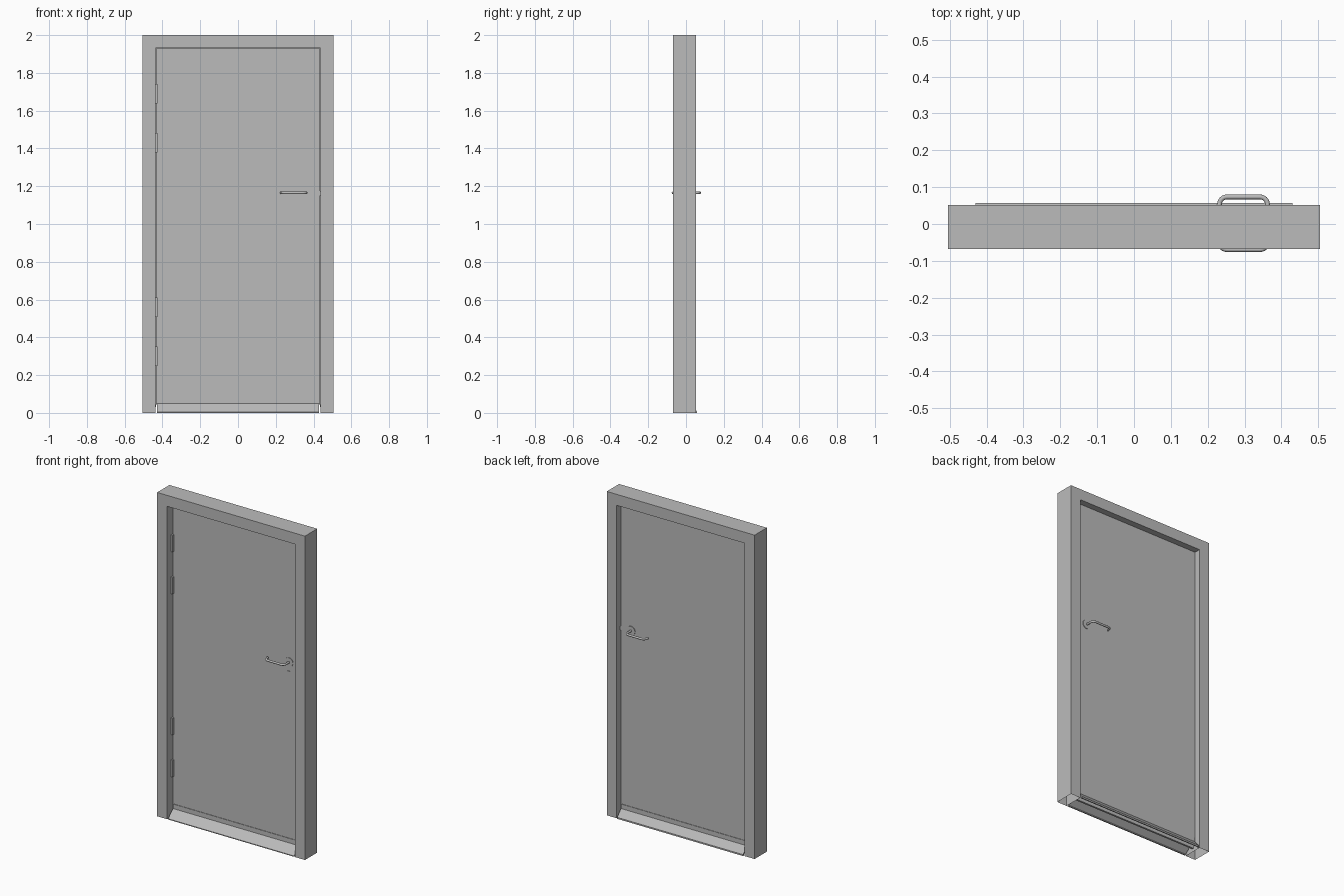
import bpy, bmesh, math
from mathutils import Vector

if "Cube" in bpy.data.objects:
    bpy.data.objects.remove(bpy.data.objects["Cube"])

grey = bpy.data.materials.new("plain grey")
grey.diffuse_color = (0.5, 0.5, 0.5, 1)
grey.use_nodes = True
grey.node_tree.nodes["Principled BSDF"].inputs["Base Color"].default_value = grey.diffuse_color

FRONT, BACK = -0.068, 0.052            # frame faces
LEAF_F, LEAF_B = -0.018, 0.018         # door leaf faces


def finish(name, bm, smooth=False):
    bmesh.ops.recalc_face_normals(bm, faces=bm.faces)
    me = bpy.data.meshes.new(name)
    bm.to_mesh(me)
    bm.free()
    ob = bpy.data.objects.new(name, me)
    bpy.context.collection.objects.link(ob)
    me.materials.append(grey)
    if smooth:
        bpy.context.view_layer.objects.active = ob
        ob.select_set(True)
        bpy.ops.object.shade_smooth_by_angle(angle=math.radians(40))
        ob.select_set(False)
    return ob


def box(name, x0, x1, y0, y1, z0, z1):
    bm = bmesh.new()
    bmesh.ops.create_cube(bm, size=1)
    for v in bm.verts:
        v.co = Vector((x0 + (v.co.x + .5) * (x1 - x0),
                       y0 + (v.co.y + .5) * (y1 - y0),
                       z0 + (v.co.z + .5) * (z1 - z0)))
    return finish(name, bm)


def extrude(name, points, offset, open_bottom=False):
    """Extrude a closed outline along an offset."""
    bm = bmesh.new()
    face = bm.faces.new([bm.verts.new(p) for p in points])
    new = bmesh.ops.extrude_face_region(bm, geom=[face], use_keep_orig=True)
    bmesh.ops.translate(bm, vec=offset,
                        verts=[g for g in new["geom"] if isinstance(g, bmesh.types.BMVert)])
    bmesh.ops.recalc_face_normals(bm, faces=bm.faces)
    if open_bottom:
        low = [f for f in bm.faces if all(v.co.z < 1e-4 for v in f.verts)]
        bmesh.ops.delete(bm, geom=low, context='FACES')
    return finish(name, bm)


def disc(name, x, y, z, r, depth):
    bm = bmesh.new()
    bmesh.ops.create_cone(bm, cap_ends=True, segments=32, radius1=r, radius2=r, depth=depth)
    for v in bm.verts:
        v.co = Vector((x + v.co.x, y + v.co.z, z + v.co.y))
    return finish(name, bm, True)


def rod(name, path, r, sides=12):
    """Round bar following a path lying in a horizontal plane."""
    bm = bmesh.new()
    rings = []
    for i, p in enumerate(path):
        t = (path[min(i + 1, len(path) - 1)] - path[max(i - 1, 0)]).normalized()
        n = Vector((-t.y, t.x, 0))
        rings.append([bm.verts.new(p + r * (n * math.cos(a) + Vector((0, 0, math.sin(a)))))
                      for a in (2 * math.pi * k / sides for k in range(sides))])
    for a, b in zip(rings, rings[1:]):
        for k in range(sides):
            bm.faces.new((a[k], a[(k + 1) % sides], b[(k + 1) % sides], b[k]))
    bm.faces.new(rings[0])
    bm.faces.new(rings[-1])
    return finish(name, bm, True)


# Frame: hollow jambs and head, open at the floor
W, IN, HEAD = 0.505, 0.437, 1.932
outline = [(-W, 0), (-W, 2), (W, 2), (W, 0), (IN, 0), (IN, HEAD), (-IN, HEAD), (-IN, 0)]
extrude("door_frame", [(x, FRONT, z) for x, z in outline], (0, BACK - FRONT, 0), True)

# Leaf with a narrow gap, closed by a seal in the middle of its thickness
box("door_leaf", -0.433, 0.433, LEAF_F, LEAF_B, 0.045, 1.928)
for s in (-1, 1):
    box("side_seal", s * 0.433, s * IN, -0.004, 0.004, 0.03, HEAD)
box("head_seal", -0.433, 0.433, -0.004, 0.004, 1.928, HEAD)

# Sloped threshold, hollow from below with a central rib
profile = [(-0.068, 0), (-0.068, 0.005), (-0.021, 0.05), (0.021, 0.05), (0.057, 0.009),
           (0.057, 0), (0.05, 0), (0.05, 0.008), (0.018, 0.042), (0.006, 0.042),
           (0.006, 0.015), (-0.006, 0.015), (-0.006, 0.042), (-0.019, 0.042),
           (-0.06, 0.005), (-0.06, 0)]
extrude("threshold", [(-0.43, y, z) for y, z in profile], (0.86, 0, 0))

# Bottom rails on both sides of the leaf
box("bottom_rail_front", -0.43, 0.43, LEAF_F - 0.003, LEAF_F, 0.05, 0.078)
box("bottom_rail_back", -0.43, 0.43, LEAF_B, LEAF_B + 0.003, 0.05, 0.078)

# Two pairs of hinges
for z in (0.30, 0.56, 1.43, 1.69):
    box("hinge", -IN, -0.425, LEAF_F - 0.012, LEAF_F, z - 0.052, z + 0.052)

# Lever handles, bent back at the free end, on round roses
HX0, HX1, HZ, R = 0.232, 0.362, 1.165, 0.0065
for side, face, reach in ((-1, LEAF_F, 0.0515), (1, LEAF_B, 0.0555)):
    bar = face + side * reach
    bend = 0.02
    path = [Vector((HX1, face, HZ))]
    for cx, a0 in ((HX1 - bend, 0), (HX0 + bend, 90)):
        for k in range(7):
            a = math.radians(a0 + 15 * k)
            path.append(Vector((cx + bend * math.cos(a),
                                bar - side * bend * (1 - math.sin(a)), HZ)))
    path.append(Vector((HX0 - 0.004, bar - side * 0.03, HZ)))
    rod("handle_front" if side < 0 else "handle_back", path, R)
    disc("handle_rose", HX1, face + side * 0.002, HZ, 0.028, 0.004)

# Lock plate below the front handle and latch on the leaf edge
box("lock_plate", 0.345, 0.376, LEAF_F - 0.003, LEAF_F, 1.05, 1.11)
box("latch", 0.43, IN, LEAF_F - 0.002, LEAF_B, 1.15, 1.175)
